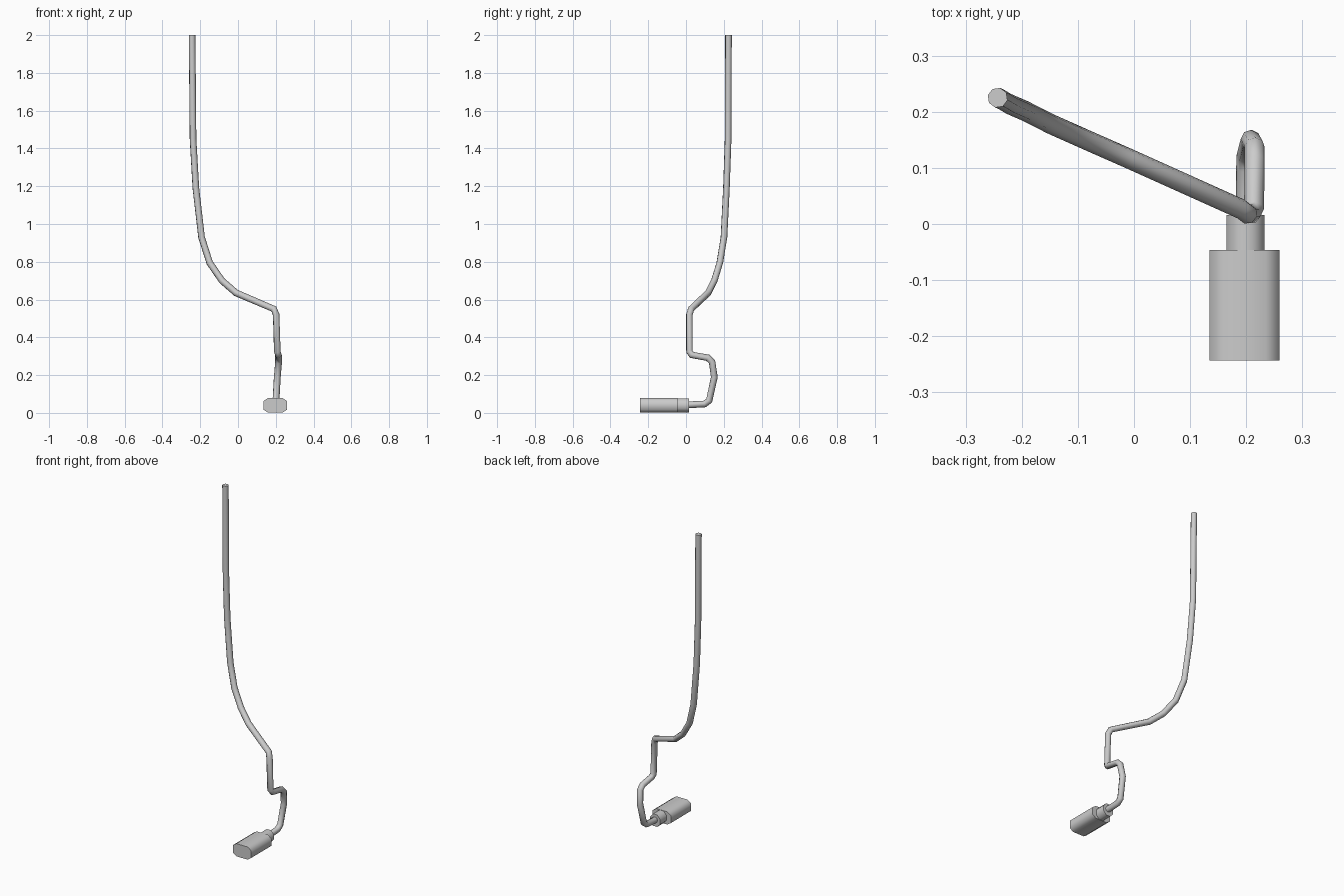
import bpy, bmesh
from math import cos, sin, pi

if "Cube" in bpy.data.objects:
    bpy.data.objects.remove(bpy.data.objects["Cube"])


def prism(name, profile, y0, y1, cx, cz):
    """Extrude an x-z outline along y, with smooth sides and sharp ends."""
    bm = bmesh.new()
    face = bm.faces.new([bm.verts.new((cx + x, y0, cz + z)) for x, z in profile])
    res = bmesh.ops.extrude_face_region(bm, geom=[face])
    for v in res["geom"]:
        if isinstance(v, bmesh.types.BMVert):
            v.co.y = y1
    bmesh.ops.recalc_face_normals(bm, faces=bm.faces[:])
    mesh = bpy.data.meshes.new(name)
    bm.to_mesh(mesh)
    bm.free()
    obj = bpy.data.objects.new(name, mesh)
    bpy.context.collection.objects.link(obj)
    smooth(obj)
    return obj


def smooth(obj):
    bpy.ops.object.select_all(action="DESELECT")
    obj.select_set(True)
    bpy.context.view_layer.objects.active = obj
    bpy.ops.object.shade_smooth_by_angle(angle=pi / 3)


def chamfered(hw, hh, cx, cz):
    """Eight-sided rectangle outline with cut corners."""
    return [(hw, -hh + cz), (hw, hh - cz), (hw - cx, hh), (-hw + cx, hh),
            (-hw, hh - cz), (-hw, -hh + cz), (-hw + cx, -hh), (hw - cx, -hh)]


# Plug body
prism("plug_body", chamfered(0.062, 0.039, 0.024, 0.016), -0.243, -0.046, 0.197, 0.04)

# Round neck behind the plug
ring = [(0.034 * cos(pi / 8 + i * pi / 4) / cos(pi / 8),
         0.037 * sin(pi / 8 + i * pi / 4) / cos(pi / 8)) for i in range(8)]
prism("plug_neck", ring, -0.046, 0.016, 0.199, 0.04)

# Bent cable
path = [
    (0.200, 0.000, 0.042), (0.200, 0.098, 0.047), (0.201, 0.123, 0.065),
    (0.208, 0.150, 0.190), (0.215, 0.138, 0.270), (0.215, 0.115, 0.292),
    (0.214, 0.030, 0.307), (0.208, 0.018, 0.325), (0.202, 0.018, 0.520),
    (0.190, 0.027, 0.550), (-0.010, 0.117, 0.635), (-0.085, 0.150, 0.700),
    (-0.150, 0.179, 0.795), (-0.193, 0.201, 0.930), (-0.223, 0.214, 1.190),
    (-0.238, 0.223, 1.450), (-0.243, 0.225, 2.000),
]
curve = bpy.data.curves.new("cable_path", "CURVE")
curve.dimensions = "3D"
curve.bevel_depth = 0.018
curve.bevel_resolution = 2
curve.use_fill_caps = True
spline = curve.splines.new("POLY")
spline.points.add(len(path) - 1)
for p, co in zip(spline.points, path):
    p.co = (*co, 1)
cable = bpy.data.objects.new("cable", curve)
bpy.context.collection.objects.link(cable)
bpy.ops.object.select_all(action="DESELECT")
cable.select_set(True)
bpy.context.view_layer.objects.active = cable
bpy.ops.object.convert(target="MESH")
smooth(bpy.context.view_layer.objects.active)
